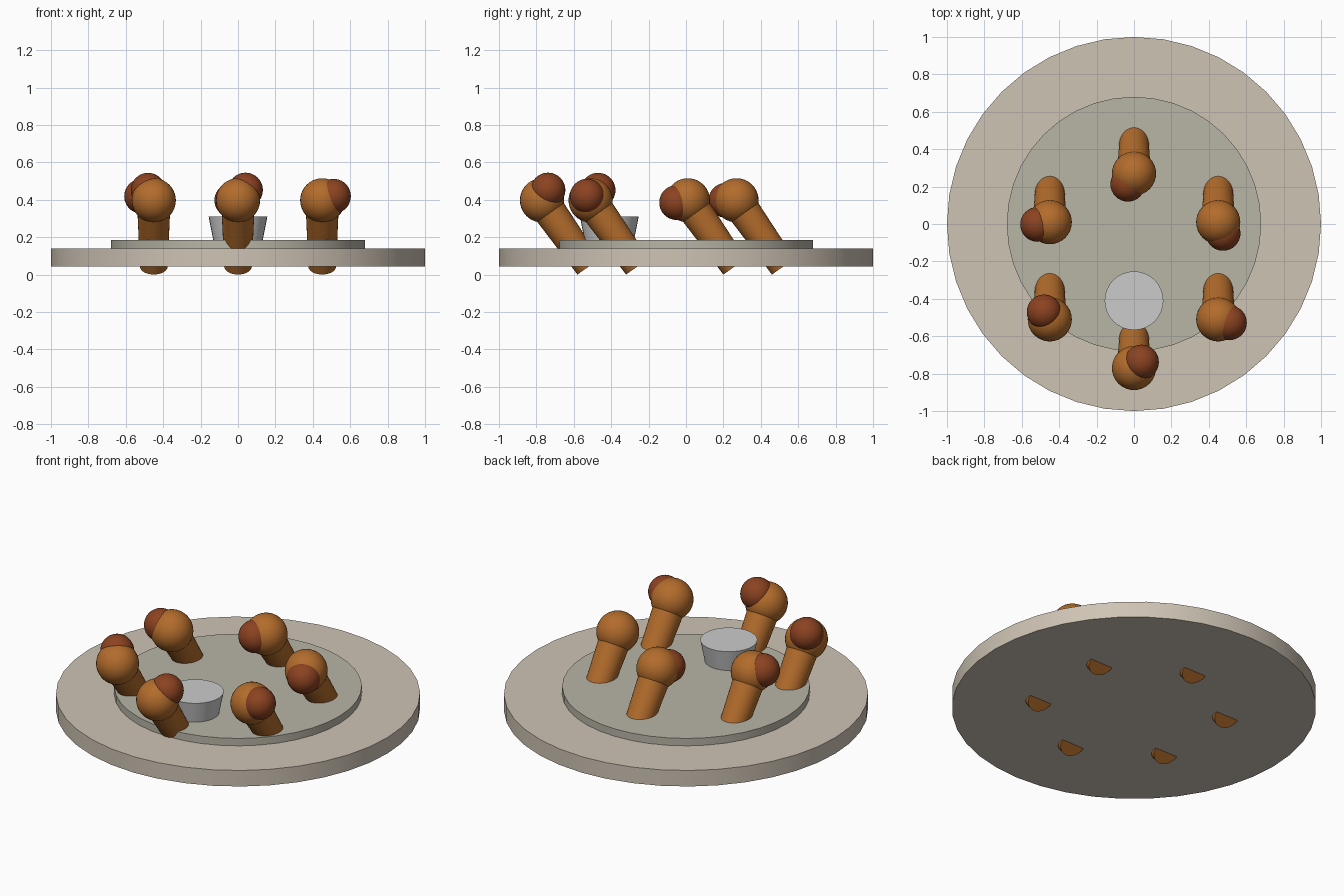
import bpy
import math
from mathutils import Vector

if "Cube" in bpy.data.objects:
    bpy.data.objects.remove(bpy.data.objects["Cube"])


def material(name, rgb):
    m = bpy.data.materials.new(name)
    m.diffuse_color = (*rgb, 1)
    m.use_nodes = True
    m.node_tree.nodes["Principled BSDF"].inputs["Base Color"].default_value = m.diffuse_color
    return m


plate_mat = material("stoneware", (0.62, 0.55, 0.46))
well_mat = material("plate_centre", (0.48, 0.46, 0.38))
crust_mat = material("crust", (0.45, 0.15, 0.025))
glaze_mat = material("glaze", (0.26, 0.055, 0.015))
cup_mat = material("cup_white", (0.65, 0.64, 0.62))


def finish(name, mat):
    ob = bpy.context.object
    ob.name = name
    ob.data.materials.append(mat)
    bpy.ops.object.shade_smooth_by_angle(angle=math.radians(35))
    return ob


def tapered(name, start, end, r1, r2, sides, mat):
    a, b = Vector(start), Vector(end)
    rot = (b - a).to_track_quat('Z', 'Y').to_euler()
    bpy.ops.mesh.primitive_cone_add(vertices=sides, radius1=r1, radius2=r2,
                                    depth=(b - a).length,
                                    location=(a + b) / 2, rotation=rot)
    return finish(name, mat)


def ball(name, centre, r, mat):
    bpy.ops.mesh.primitive_uv_sphere_add(segments=32, ring_count=20,
                                         radius=r, location=centre)
    return finish(name, mat)


BASE = 0.043

# Plate, raised centre and dip cup
tapered("plate", (0, 0, BASE), (0, 0, 0.14), 1, 1, 40, plate_mat)
tapered("plate_centre", (0, 0, 0.12), (0, 0, 0.185), 0.68, 0.68, 40, well_mat)
tapered("dip_cup", (0, -0.41, BASE + 0.001), (0, -0.41, 0.31),
        0.105, 0.157, 32, cup_mat)

# Ring of six leaning drumsticks; glaze blob offset from each head centre
lean = Vector((0, -0.25, 0.354))
glaze_offsets = [
    (0.06, -0.06 + 0.0, -0.01),
    (-0.033, -0.057, 0.0),
    (-0.065, -0.012, 0.022),
    (-0.03, 0.04, 0.054),
    (0.04, 0.032, 0.055),
    (0.06, -0.018, 0.022),
]
glaze_offsets[0] = (0.026, -0.06, -0.012)
for i, off in enumerate(glaze_offsets):
    ang = math.radians(30 + 60 * i)
    foot = Vector((0.52 * math.cos(ang), 0.52 * math.sin(ang), BASE))
    head = foot + lean
    tapered(f"drumstick_stem_{i + 1}", foot, head, 0.074, 0.09, 32, crust_mat)
    ball(f"drumstick_head_{i + 1}", head, 0.118, crust_mat)
    ball(f"drumstick_glaze_{i + 1}", head + Vector(off), 0.093, glaze_mat)
